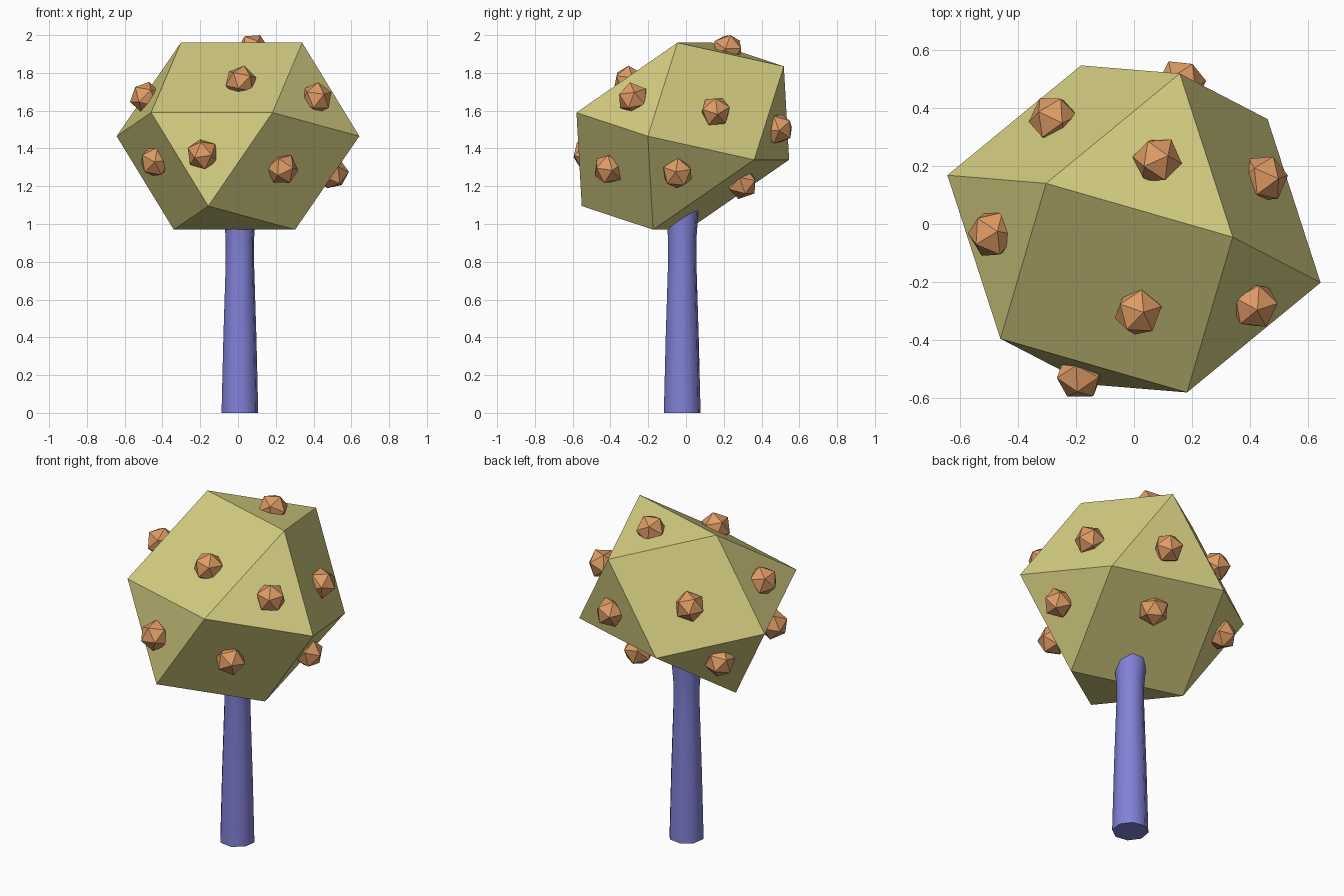
import bpy, bmesh, math, random
from mathutils import Vector, Euler

if "Cube" in bpy.data.objects:
    bpy.data.objects.remove(bpy.data.objects["Cube"], do_unlink=True)
random.seed(4)


def material(name, rgb):
    m = bpy.data.materials.new(name)
    m.use_nodes = True
    m.diffuse_color = (*rgb, 1)
    m.node_tree.nodes["Principled BSDF"].inputs["Base Color"].default_value = (*rgb, 1)
    return m


leaf = material("olive_yellow", (0.66, 0.61, 0.22))
fruit = material("orange", (0.73, 0.33, 0.13))
bark = material("violet_blue", (0.22, 0.22, 0.68))


def add_object(name, bm, mat):
    bmesh.ops.recalc_face_normals(bm, faces=bm.faces[:])
    mesh = bpy.data.meshes.new(name)
    bm.to_mesh(mesh)
    bm.free()
    mesh.materials.append(mat)
    ob = bpy.data.objects.new(name, mesh)
    bpy.context.collection.objects.link(ob)
    return ob


# Canopy: tilted, slightly squashed cuboctahedron spanned by three axes
centre = Vector((0, -0.017, 1.465))
a = Vector((0.40, 0.175, 0.185))
b = Vector((0.2425, -0.36, -0.185))
c = Vector((-0.06, -0.203, 0.31))
bm = bmesh.new()
for p, q in ((a, b), (b, c), (c, a)):
    for s in (-1, 1):
        for t in (-1, 1):
            bm.verts.new(centre + p * s + q * t)
bmesh.ops.convex_hull(bm, input=bm.verts[:])
bmesh.ops.dissolve_limit(bm, angle_limit=math.radians(8),
                         verts=bm.verts[:], edges=bm.edges[:])
bmesh.ops.recalc_face_normals(bm, faces=bm.faces[:])
bm.normal_update()
sides = [(f.calc_center_median(), f.normal.copy()) for f in bm.faces]
add_object("canopy", bm, leaf)

# Fruits: low-poly balls half sunk into the nearest canopy side
fruits = [
    (0.08, 0.22, 1.93), (-0.28, 0.365, 1.61), (-0.49, -0.035, 1.67),
    (0.455, 0.16, 1.60), (0.42, -0.285, 1.67), (0.01, -0.32, 1.78),
    (0.17, 0.51, 1.50), (0.53, -0.04, 1.25), (0.11, 0.30, 1.21),
    (-0.42, 0.27, 1.26), (0.25, -0.43, 1.28), (-0.48, -0.22, 1.31),
    (-0.19, -0.53, 1.37),
]
for i, spot in enumerate(fruits):
    p = Vector(spot)
    mid, n = min(sides, key=lambda s: (s[0] - p).length)
    p -= n * ((p - mid).dot(n) - 0.016)
    bm = bmesh.new()
    bmesh.ops.create_icosphere(bm, subdivisions=1, radius=0.086)
    turn = Euler([random.uniform(0, math.tau) for _ in range(3)])
    bmesh.ops.rotate(bm, verts=bm.verts[:], matrix=turn.to_matrix())
    bmesh.ops.translate(bm, verts=bm.verts[:], vec=p)
    if i == 0:
        # Topmost fruit touches the full height
        lift = 2.0 - max(v.co.z for v in bm.verts)
        bmesh.ops.translate(bm, verts=bm.verts[:], vec=(0, 0, lift))
    add_object(f"fruit_{i + 1}", bm, fruit)

# Trunk: eight-sided stem, narrowing upward and flaring under the canopy
profile = [(0.0, 0.10), (0.4, 0.09), (0.8, 0.077), (0.92, 0.077), (1.1, 0.092), (1.25, 0.10)]
bm = bmesh.new()
rings = []
for z, r in profile:
    rings.append([bm.verts.new((0.01 + r * math.cos(t), -0.02 + r * math.sin(t), z))
                  for t in (math.tau * (k + 0.3) / 8 for k in range(8))])
for low, high in zip(rings, rings[1:]):
    for k in range(8):
        j = (k + 1) % 8
        bm.faces.new((low[k], low[j], high[j], high[k]))
bm.faces.new(rings[0][::-1])
bm.faces.new(rings[-1])
trunk = add_object("trunk", bm, bark)
bpy.ops.object.select_all(action="DESELECT")
trunk.select_set(True)
bpy.context.view_layer.objects.active = trunk
bpy.ops.object.shade_smooth_by_angle(angle=math.radians(50))
